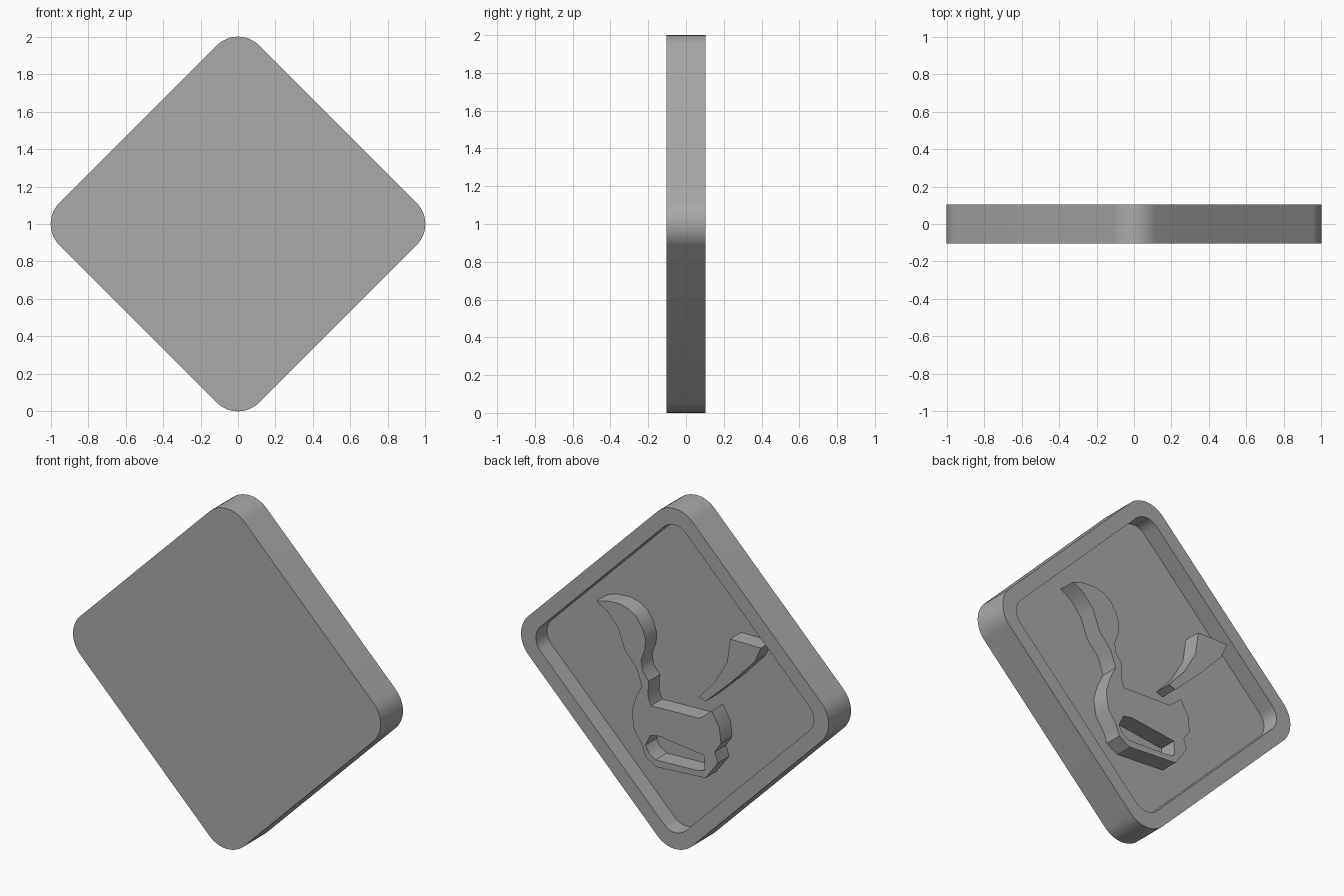
import bpy
import bmesh
import math

HALF_DEPTH = 0.104
FLOOR_Y = 0.0

default_cube = bpy.data.objects.get("Cube")
if default_cube:
    bpy.data.objects.remove(default_cube, do_unlink=True)

# One plain grey for the whole plaque
grey = bpy.data.materials.new("plain grey")
grey.use_nodes = True
colour = (0.4, 0.4, 0.4, 1)
grey.diffuse_color = colour
grey.node_tree.nodes["Principled BSDF"].inputs["Base Color"].default_value = colour


def finish(name, bm):
    """Turn a bmesh into a shaded object centred on the plaque height."""
    bmesh.ops.recalc_face_normals(bm, faces=bm.faces)
    mesh = bpy.data.meshes.new(name)
    bm.to_mesh(mesh)
    bm.free()
    mesh.materials.append(grey)
    obj = bpy.data.objects.new(name, mesh)
    bpy.context.collection.objects.link(obj)
    obj.location.z = 1
    bpy.ops.object.select_all(action="DESELECT")
    obj.select_set(True)
    bpy.context.view_layer.objects.active = obj
    bpy.ops.object.shade_smooth_by_angle(angle=math.radians(30))
    return obj


def rounded_diamond(reach, radius, steps=12):
    """Points of a square standing on its corner, with rounded corners."""
    points = []
    centre = reach - radius * math.sqrt(2)
    for corner in range(4):
        middle = corner * math.pi / 2
        for i in range(steps + 1):
            angle = middle + (i / steps - 0.5) * math.pi / 2
            points.append((centre * math.cos(middle) + radius * math.cos(angle),
                           centre * math.sin(middle) + radius * math.sin(angle)))
    return points


def tray(name):
    """Flat front, raised rim and sunken floor at the back."""
    bm = bmesh.new()
    outer = rounded_diamond(1.066, 0.16)
    inner = rounded_diamond(0.945, 0.1)
    levels = [(outer, -HALF_DEPTH), (outer, HALF_DEPTH),
              (inner, HALF_DEPTH), (inner, FLOOR_Y)]
    rings = [[bm.verts.new((x, y, z)) for x, z in loop] for loop, y in levels]
    count = len(outer)
    for low, high in zip(rings, rings[1:]):
        for i in range(count):
            j = (i + 1) % count
            bm.faces.new((low[i], low[j], high[j], high[i]))
    bm.faces.new(rings[0])
    bm.faces.new(rings[-1])
    return finish(name, bm)


def relief(name, *loops):
    """Extrude an outline, with optional holes, from the floor to rim height."""
    bm = bmesh.new()
    for loop in loops:
        verts = [bm.verts.new((x, HALF_DEPTH, z)) for x, z in loop]
        for i, vert in enumerate(verts):
            bm.edges.new((vert, verts[i - 1]))
    bmesh.ops.triangle_fill(bm, edges=bm.edges[:], use_beauty=True)
    result = bmesh.ops.extrude_face_region(bm, geom=bm.faces[:], use_keep_orig=True)
    moved = [v for v in result["geom"] if isinstance(v, bmesh.types.BMVert)]
    bmesh.ops.translate(bm, verts=moved, vec=(0, FLOOR_Y - 0.03 - HALF_DEPTH, 0))
    return finish(name, bm)


tray("rimmed_plate")

# Curled shape with a slot: horn, neck, shoulder, notched end, base, back
curl = [(.51, .32), (.44, .34), (.36, .345), (.3, .33), (.25, .3), (.21, .24),
        (.19, .18), (.195, .12), (.22, .05), (.21, -.01), (.17, -.06),
        (.175, -.15), (.155, -.2), (-.16, -.19), (-.24, -.125), (-.29, -.21),
        (-.3, -.3), (-.26, -.36), (-.28, -.42), (-.2, -.53), (.12, -.55),
        (.19, -.51), (.21, -.45), (.265, -.37), (.28, -.27), (.255, -.18),
        (.215, -.1), (.25, 0), (.325, .08), (.37, .2), (.44, .28)]
slot = [(.19, -.44), (.16, -.375), (.1, -.365), (-.19, -.4), (-.195, -.485),
        (-.145, -.5), (.125, -.51), (.17, -.48)]
relief("curled_relief", curl, slot)

# Tapered wedge beside the curl
wedge = [(-.36, .33), (-.56, .33), (-.52, .24), (-.37, .08), (-.2, -.08),
         (-.155, -.065), (-.26, .05), (-.34, .19)]
relief("wedge_relief", wedge)
